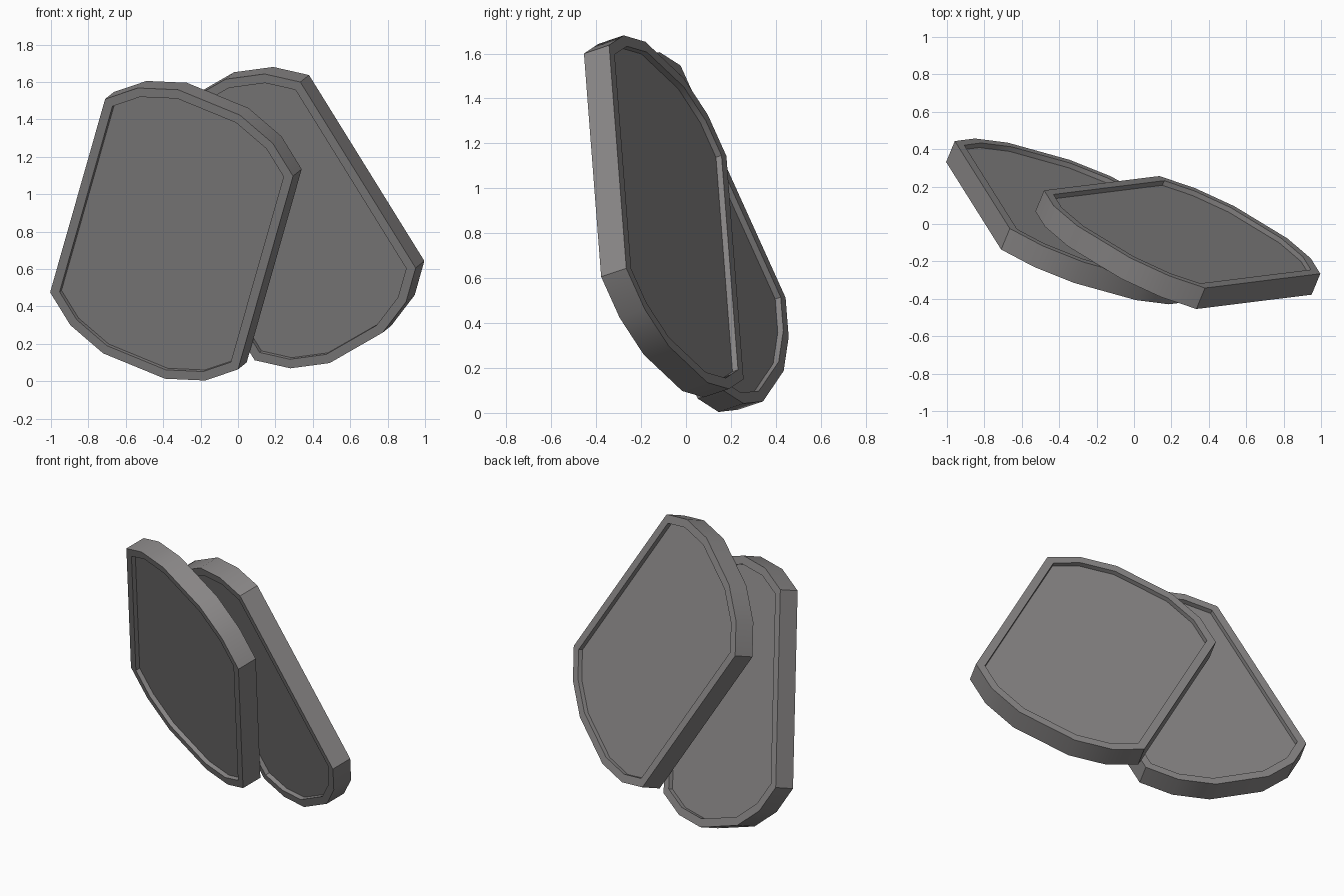
import bpy, bmesh, math
from mathutils import Vector, Matrix

if "Cube" in bpy.data.objects:
    bpy.data.objects.remove(bpy.data.objects["Cube"])

WIDTH, LENGTH, THICK = 1.121, 1.172, 0.127
RIM, DEPTH = 0.05, 0.028
NORMAL = Vector((-0.366, -0.882, -0.295)).normalized()   # shared front direction

grey = bpy.data.materials.new("plain grey")
grey.diffuse_color = (0.25, 0.24, 0.24, 1)
grey.use_nodes = True
grey.node_tree.nodes["Principled BSDF"].inputs["Base Color"].default_value = grey.diffuse_color


def outline():
    # straight long sides, five-segment bowed ends
    w, h = WIDTH / 2, LENGTH / 2
    half = [(w, h), (w - 0.158, h + 0.133), (w - 0.376, h + 0.213)]
    top = half + [(-x, y) for x, y in reversed(half)]
    return top + [(-x, -y) for x, y in top]


def plate(name, centre, up):
    bm = bmesh.new()
    t = THICK / 2
    base = bm.faces.new([bm.verts.new((x, y, -t)) for x, y in outline()])
    ext = bmesh.ops.extrude_face_region(bm, geom=[base], use_keep_orig=True)
    verts = [g for g in ext["geom"] if isinstance(g, bmesh.types.BMVert)]
    bmesh.ops.translate(bm, verts=verts, vec=(0, 0, THICK))
    bmesh.ops.recalc_face_normals(bm, faces=bm.faces[:])
    # recessed panel with a raised rim on both sides
    for face in [f for f in bm.faces if abs(f.normal.z) > 0.9]:
        s = math.copysign(1, face.normal.z)
        bmesh.ops.inset_region(bm, faces=[face], thickness=RIM, use_even_offset=True)
        bmesh.ops.inset_region(bm, faces=[face], thickness=0, depth=0)
        for v in face.verts:
            v.co.z = s * (t - DEPTH)
    mesh = bpy.data.meshes.new(name)
    bm.to_mesh(mesh)
    bm.free()
    mesh.materials.append(grey)
    # orient: local y along the long side, local z to the front
    z = NORMAL
    y = Vector(up)
    y = (y - y.dot(z) * z).normalized()
    x = y.cross(z)
    rot = Matrix((x, y, z)).transposed().to_4x4()
    mesh.transform(Matrix.Translation(centre) @ rot)
    ob = bpy.data.objects.new(name, mesh)
    bpy.context.collection.objects.link(ob)
    bpy.ops.object.select_all(action='DESELECT')
    ob.select_set(True)
    bpy.context.view_layer.objects.active = ob
    bpy.ops.object.shade_smooth_by_angle(angle=math.radians(30))


# two identical plates, stacked flat and fanned apart
plate("front_plate", (-0.332, 0.014, 0.805), (0.294, -0.466, 1.032))
plate("back_plate", (0.2345, -0.099, 0.875), (-0.613, -0.063, 1.002))
